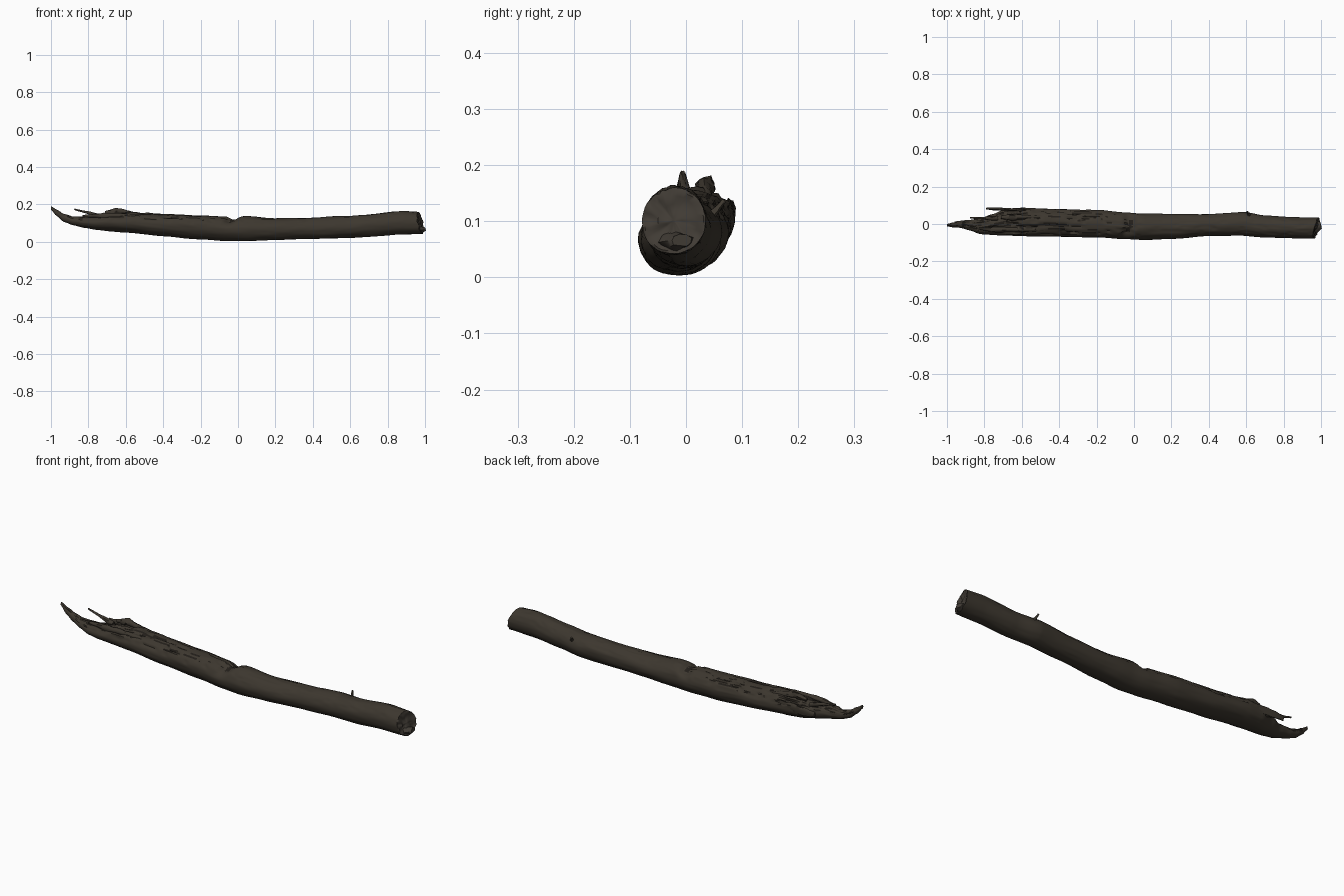
import bpy, bmesh, math
from mathutils import Vector, noise

old = bpy.data.objects.get("Cube")
if old:
    bpy.data.objects.remove(old, do_unlink=True)


def material(name, rgb):
    m = bpy.data.materials.new(name)
    m.use_nodes = True
    m.diffuse_color = (*rgb, 1)
    m.node_tree.nodes["Principled BSDF"].inputs["Base Color"].default_value = (*rgb, 1)
    return m


bark = material("dark bark", (0.046, 0.038, 0.028))
crevice = material("deep crevice", (0.016, 0.013, 0.010))
end_wood = material("weathered end wood", (0.052, 0.044, 0.035))

# Trunk outline in thousandths: x, back-to-front extent, bottom and top
STATIONS = [
    (-1000, -12, 0, 172, 190), (-970, -18, 8, 138, 172), (-930, -20, 16, 106, 150),
    (-880, -34, 22, 88, 135), (-820, -54, 30, 74, 138), (-760, -58, 52, 64, 142),
    (-680, -62, 82, 56, 156), (-600, -66, 86, 50, 160), (-400, -67, 80, 30, 149),
    (-200, -71, 75, 12, 140), (-50, -80, 62, 4, 133), (50, -85, 55, 3, 138),
    (200, -80, 52, 10, 126), (400, -65, 54, 14, 130), (580, -61, 63, 21, 139),
    (700, -72, 45, 27, 147), (880, -77, 36, 38, 165), (975, -78, 35, 42, 160),
]
SEGMENTS, RINGS = 48, 260


def smooth(a, b, v):
    t = max(0, min(1, (v - a) / (b - a)))
    return t * t * (3 - 2 * t)


def outline(x):
    for a, b in zip(STATIONS, STATIONS[1:]):
        if x * 1000 <= b[0]:
            break
    t = (x * 1000 - a[0]) / (b[0] - a[0])
    t = 0.5 * t + 0.5 * smooth(0, 1, t)
    return [(p + (q - p) * t) / 1000 for p, q in zip(a[1:], b[1:])]


def groove(x, c, s):
    """Depth, 0 to 1, of the long splits in the weathered upper side."""
    n = noise.noise(Vector((x * 5, c * 4.5, s * 4.5 + 7)))
    worn = smooth(0.1, 0.7, s) * (0.35 + 0.65 * smooth(0.05, -0.3, x))
    return worn * smooth(0.13, 0.02, abs(n))


def notch(x, c, s):
    """Depth of the break across the top, slanting down the front."""
    middle = -0.018 + 0.045 * min(c, 0) * (1 - 0.4 * s) - 0.01 * noise.noise(Vector((c * 5, s * 5, 0)))
    return smooth(0.045, 0.004, abs(x - middle)) * smooth(0.15, 0.9, s)


def trunk_point(x, k, inset=1.0):
    a = 2 * math.pi * k / SEGMENTS
    c, s = math.cos(a), math.sin(a)
    y0, y1, z0, z1 = outline(x)
    size = min(1, (y1 - y0) / 0.12)
    lumps = 0.05 * noise.noise(Vector((x * 4, c, s)))
    fibres = 0.03 * noise.noise(Vector((x * 9, c * 6, s * 6)))
    ragged = smooth(-0.35, -0.65, x) * smooth(0.0, 0.6, s)
    chips = 0.16 * ragged * noise.noise(Vector((x * 22, c * 5, s * 5)))
    r = 1 + lumps + fibres + chips - 0.13 * groove(x, c, s) - 0.26 * notch(x, c, s)
    # sunken heartwood beside the standing back rim
    r -= 0.16 * smooth(-0.55, -0.72, x) * smooth(0.5, 0.9, s) * size
    r *= inset
    # slanted, slightly ragged break at the thick end
    end = smooth(0.86, 0.975, x)
    slant = end * inset * (0.014 * c - 0.012 * s + 0.006 * noise.noise(Vector((c * 3, s * 3, 4))))
    return Vector((x + slant, (y0 + y1) / 2 + r * c * (y1 - y0) / 2,
                   (z0 + z1) / 2 + r * s * (z1 - z0) / 2))


def finish(bm, name, mats, angle=50):
    bmesh.ops.recalc_face_normals(bm, faces=bm.faces)
    mesh = bpy.data.meshes.new(name)
    bm.to_mesh(mesh)
    bm.free()
    for m in mats:
        mesh.materials.append(m)
    ob = bpy.data.objects.new(name, mesh)
    bpy.context.collection.objects.link(ob)
    bpy.ops.object.select_all(action='DESELECT')
    ob.select_set(True)
    bpy.context.view_layer.objects.active = ob
    bpy.ops.object.shade_smooth_by_angle(angle=math.radians(angle))
    return ob


def bridge(bm, a, b, mat=0):
    n = len(a)
    for k in range(n):
        f = bm.faces.new((a[k], a[(k + 1) % n], b[(k + 1) % n], b[k]))
        f.material_index = mat


# Trunk: lofted rings
bm = bmesh.new()
first, last = STATIONS[0][0] / 1000, STATIONS[-1][0] / 1000
xs = [first + (last - first) * i / RINGS for i in range(RINGS + 1)]
rings = [[bm.verts.new(trunk_point(x, k)) for k in range(SEGMENTS)] for x in xs]
for a, b in zip(rings, rings[1:]):
    bridge(bm, a, b)
bm.faces.new(rings[0])

# Dark wood at the bottom of the splits and the break
bm.faces.ensure_lookup_table()
for i in range(RINGS):
    for k in range(SEGMENTS):
        a = 2 * math.pi * (k + 0.5) / SEGMENTS
        x, c, s = (xs[i] + xs[i + 1]) / 2, math.cos(a), math.sin(a)
        if groove(x, c, s) > 0.85 or notch(x, c, s) > 0.93:
            bm.faces[i * SEGMENTS + k].material_index = 1

# Broken end face: shrinking rings with a rough surface
previous = rings[-1]
for inset in (0.93, 0.75, 0.5, 0.25, 0.06):
    ring = []
    for k in range(SEGMENTS):
        p = trunk_point(last, k, inset)
        p.x += 0.012 * noise.noise(Vector((p.y * 45, p.z * 45, 2))) - 0.004 * (inset < 0.9)
        ring.append(bm.verts.new(p))
    bridge(bm, previous, ring, 2)
    previous = ring
bm.faces.new(previous).material_index = 2
finish(bm, "trunk", [bark, crevice, end_wood])


def splinter(name, points, radii, flat=1.0, mat=bark, sides=9):
    """Tapered, rough sliver of wood swept along a path; flat squeezes it in y."""
    bm = bmesh.new()
    path, steps = [Vector(p) for p in points], 6
    swept = []
    for i in range(len(path) - 1):
        for j in range(steps + (i == len(path) - 2)):
            t = j / steps
            centre = path[i].lerp(path[i + 1], t)
            r = radii[i] + (radii[i + 1] - radii[i]) * t
            along = (path[i + 1] - path[i]).normalized()
            side = along.cross(Vector((0, 0, 1))).normalized()
            up = side.cross(along)
            ring = []
            for k in range(sides):
                a = 2 * math.pi * k / sides
                rough = 1 + 0.4 * noise.noise(centre * 30 + Vector((a, a, 0)))
                ring.append(bm.verts.new(centre + rough * r * (side * math.cos(a) * flat + up * math.sin(a))))
            swept.append(ring)
    for a, b in zip(swept, swept[1:]):
        bridge(bm, a, b)
    bm.faces.new(swept[0])
    bm.faces.new(swept[-1])
    return finish(bm, name, [mat])


# Torn wood around the narrow end
splinter("back_rim", [(-0.79, 0.082, 0.118), (-0.72, 0.081, 0.117), (-0.6, 0.074, 0.118), (-0.5, 0.062, 0.115)],
         (0.013, 0.022, 0.022, 0.008), 0.4)
splinter("thin_splinter", [(-0.875, 0.034, 0.174), (-0.82, 0.031, 0.160), (-0.73, 0.030, 0.135)],
         (0.004, 0.006, 0.012))
splinter("upper_hump", [(-0.71, 0.035, 0.155), (-0.65, 0.035, 0.166), (-0.6, 0.035, 0.156), (-0.5, 0.038, 0.138)],
         (0.008, 0.016, 0.013, 0.006), 1.1)
splinter("front_ridge", [(-0.83, -0.025, 0.138), (-0.74, -0.030, 0.140), (-0.6, -0.030, 0.140), (-0.4, -0.030, 0.130)],
         (0.005, 0.014, 0.012, 0.005))
splinter("tip_sliver", [(-0.96, 0.010, 0.150), (-0.9, 0.014, 0.125), (-0.8, 0.010, 0.12)],
         (0.003, 0.007, 0.010))

# Twig stub on the back and torn lips at the thick end
splinter("twig_stub", [(0.62, 0.040, 0.105), (0.61, 0.056, 0.122), (0.605, 0.068, 0.136)],
         (0.010, 0.006, 0.004))
splinter("lower_lip", [(0.9, -0.018, 0.062), (0.965, -0.016, 0.062), (1.0, -0.008, 0.066)],
         (0.012, 0.020, 0.012), 1.5, end_wood)
